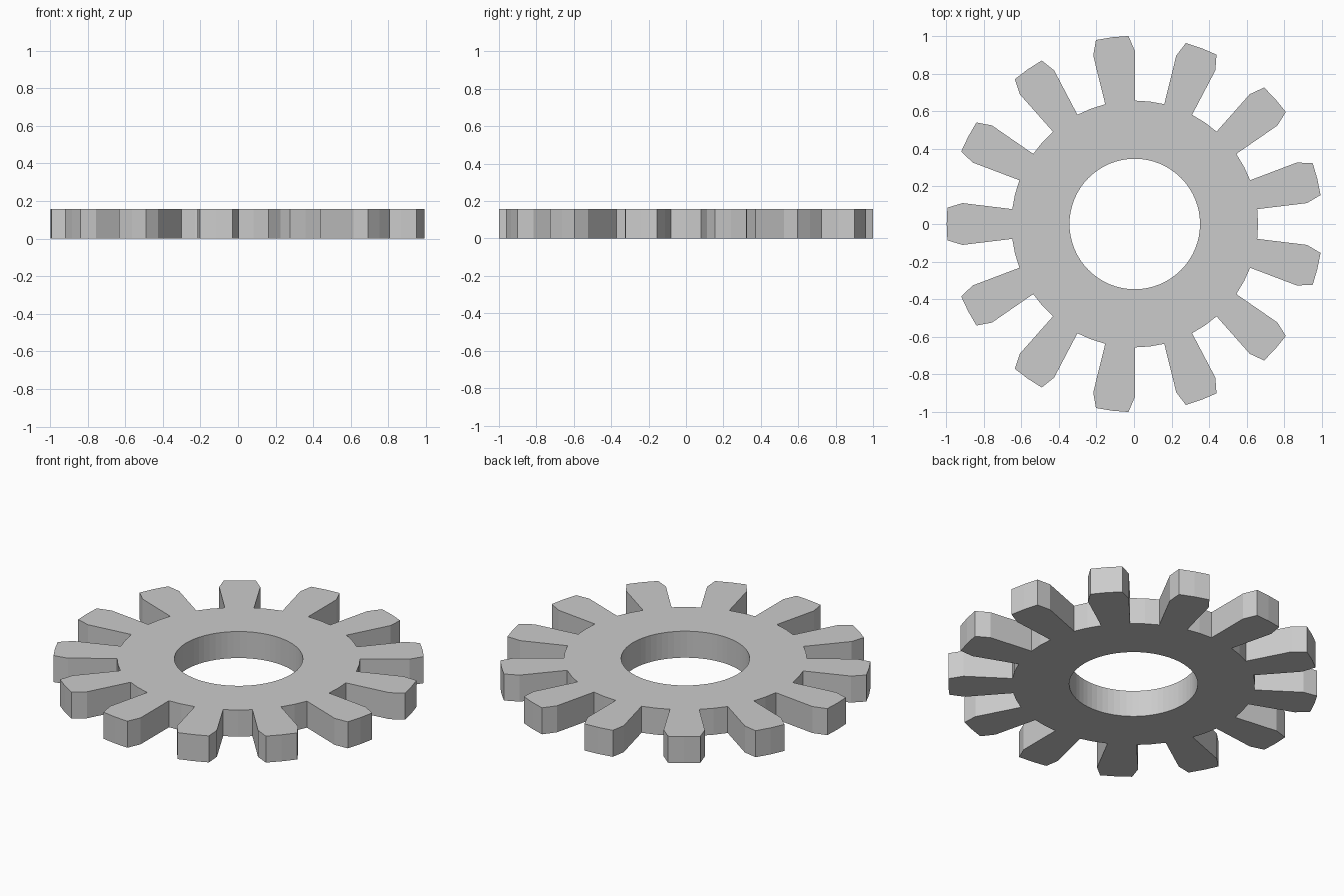
import bpy, bmesh
from math import sin, cos, pi, radians

if "Cube" in bpy.data.objects:
    bpy.data.objects.remove(bpy.data.objects["Cube"])

TEETH = 13
HEIGHT = 0.158
BORE_R, BORE_SIDES = 0.347, 64
TIP_R, SHOULDER_R, ROOT_R = 1.0, 0.922, 0.656
STEP = 2 * pi / TEETH
HALF = STEP / 4            # half angle of a tooth at root and shoulder
TIP = radians(5)           # half angle of the narrowed tip
SHIFT = 0.004              # centres the odd tooth count on x = 0

# one tooth and the gap after it, as (radius, angle from tooth centre)
tooth = [(ROOT_R, -HALF), (SHOULDER_R, -HALF), (TIP_R, -TIP), (TIP_R, 0),
         (TIP_R, TIP), (SHOULDER_R, HALF), (ROOT_R, HALF), (ROOT_R, 2 * HALF)]

bm = bmesh.new()


def loop(polar):
    verts = [bm.verts.new((r * cos(a) + SHIFT, r * sin(a), 0)) for r, a in polar]
    return [bm.edges.new((verts[i - 1], verts[i])) for i in range(len(verts))]


# outer toothed outline and round bore
edges = loop([(r, pi + i * STEP + a) for i in range(TEETH) for r, a in tooth])
edges += loop([(BORE_R, 2 * pi * i / BORE_SIDES) for i in range(BORE_SIDES)])

# fill the flat ring, then extrude to thickness
bmesh.ops.triangle_fill(bm, edges=edges, use_beauty=True, use_dissolve=False)
ext = bmesh.ops.extrude_face_region(bm, geom=bm.faces[:], use_keep_orig=True)
top = [g for g in ext["geom"] if isinstance(g, bmesh.types.BMVert)]
bmesh.ops.translate(bm, verts=top, vec=(0, 0, HEIGHT))
bmesh.ops.recalc_face_normals(bm, faces=bm.faces[:])

mesh = bpy.data.meshes.new("gear")
bm.to_mesh(mesh)
bm.free()
gear = bpy.data.objects.new("gear", mesh)
bpy.context.collection.objects.link(gear)
